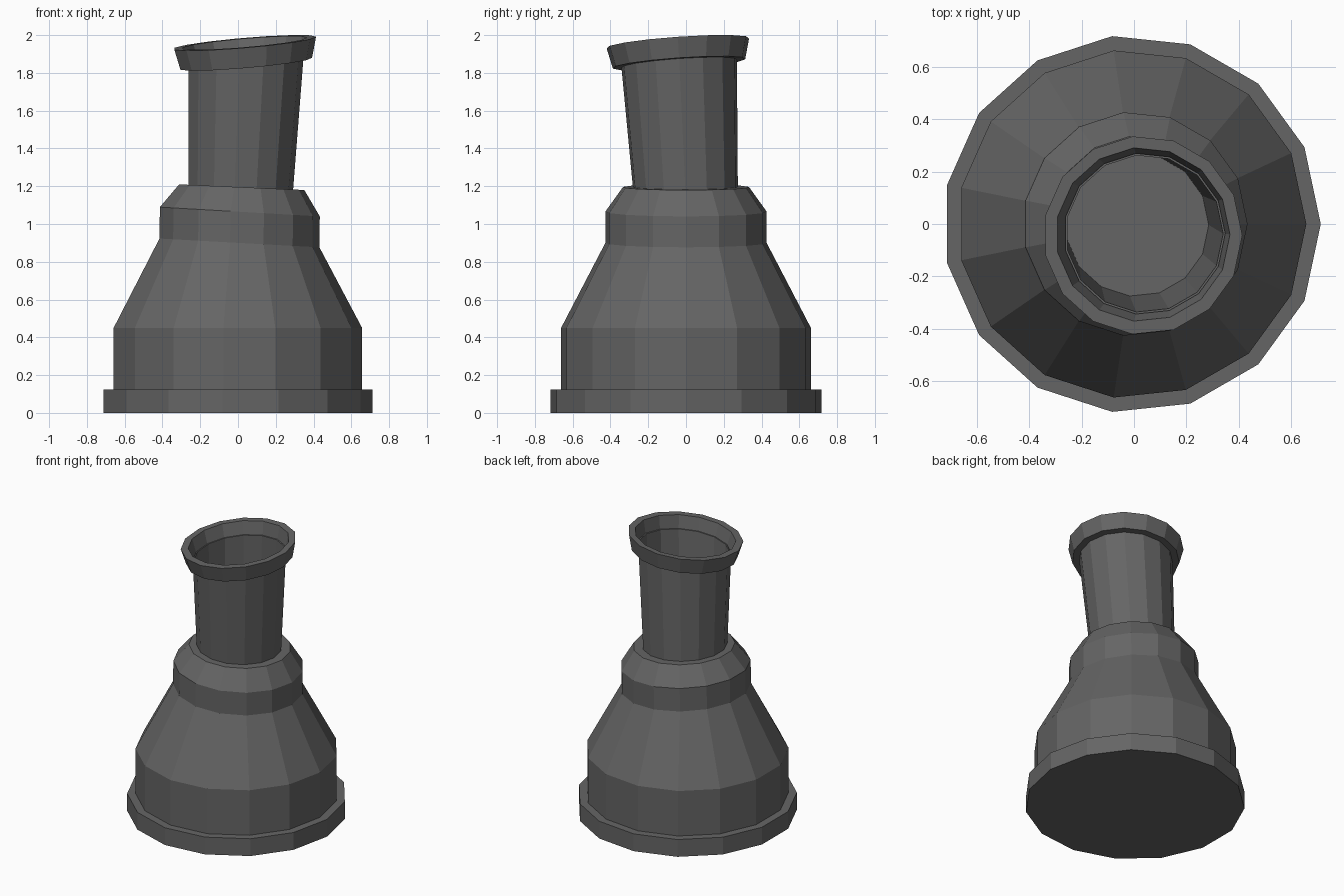
import bpy, bmesh
from math import cos, sin, pi

SIDES = 15

if "Cube" in bpy.data.objects:
    bpy.data.objects.remove(bpy.data.objects["Cube"], do_unlink=True)

iron = bpy.data.materials.new("dark_grey")
iron.use_nodes = True
grey = (0.13, 0.13, 0.13, 1)
iron.diffuse_color = grey
iron.node_tree.nodes["Principled BSDF"].inputs["Base Color"].default_value = grey


def loft(name, rings, closed=False):
    """Join rings of (x, y, z, radius, slope_x, slope_y); cap the ends or close the loop."""
    bm = bmesh.new()
    loops = []
    for cx, cy, cz, r, sx, sy in rings:
        loop = []
        for i in range(SIDES):
            dx, dy = r * cos(2 * pi * i / SIDES), r * sin(2 * pi * i / SIDES)
            loop.append(bm.verts.new((cx + dx, cy + dy, cz + sx * dx + sy * dy)))
        loops.append(loop)
    pairs = list(zip(loops, loops[1:]))
    if closed:
        pairs.append((loops[-1], loops[0]))
    else:
        bm.faces.new(loops[0][::-1])
        bm.faces.new(loops[-1])
    for low, high in pairs:
        for i in range(SIDES):
            j = (i + 1) % SIDES
            bm.faces.new((low[i], low[j], high[j], high[i]))
    bmesh.ops.recalc_face_normals(bm, faces=bm.faces)
    mesh = bpy.data.meshes.new(name)
    bm.to_mesh(mesh)
    bm.free()
    mesh.materials.append(iron)
    obj = bpy.data.objects.new(name, mesh)
    bpy.context.collection.objects.link(obj)
    return obj


# Wide foot
loft("foot", [(-0.008, 0, 0, 0.72, 0, 0), (-0.008, 0, 0.125, 0.72, 0, 0)])

# Drum, cone and slightly tilted collar with a bevelled shoulder
loft("body", [
    (-0.008, 0, 0.12, 0.665, 0, 0),
    (-0.008, 0, 0.45, 0.665, 0, 0),
    (0.003, 0, 0.9, 0.428, -0.055, 0),
    (0.005, 0, 1.065, 0.428, -0.058, 0),
    (0.016, 0, 1.195, 0.335, -0.045, 0),
])

# Leaning open chimney pipe with a thin wall
loft("chimney", [
    (0.012, -0.003, 1.185, 0.279, -0.045, 0),
    (0.04, -0.037, 1.87, 0.308, 0.085, 0.07),
    (0.04, -0.037, 1.87, 0.300, 0.085, 0.07),
    (0.012, -0.003, 1.185, 0.272, -0.045, 0),
], closed=True)

# Flared rim around the mouth
loft("rim", [
    (0.04, -0.037, 1.85, 0.352, 0.085, 0.07),
    (0.034, -0.043, 1.959, 0.379, 0.085, 0.07),
    (0.034, -0.04, 1.959, 0.332, 0.085, 0.07),
    (0.04, -0.037, 1.85, 0.307, 0.085, 0.07),
], closed=True)
